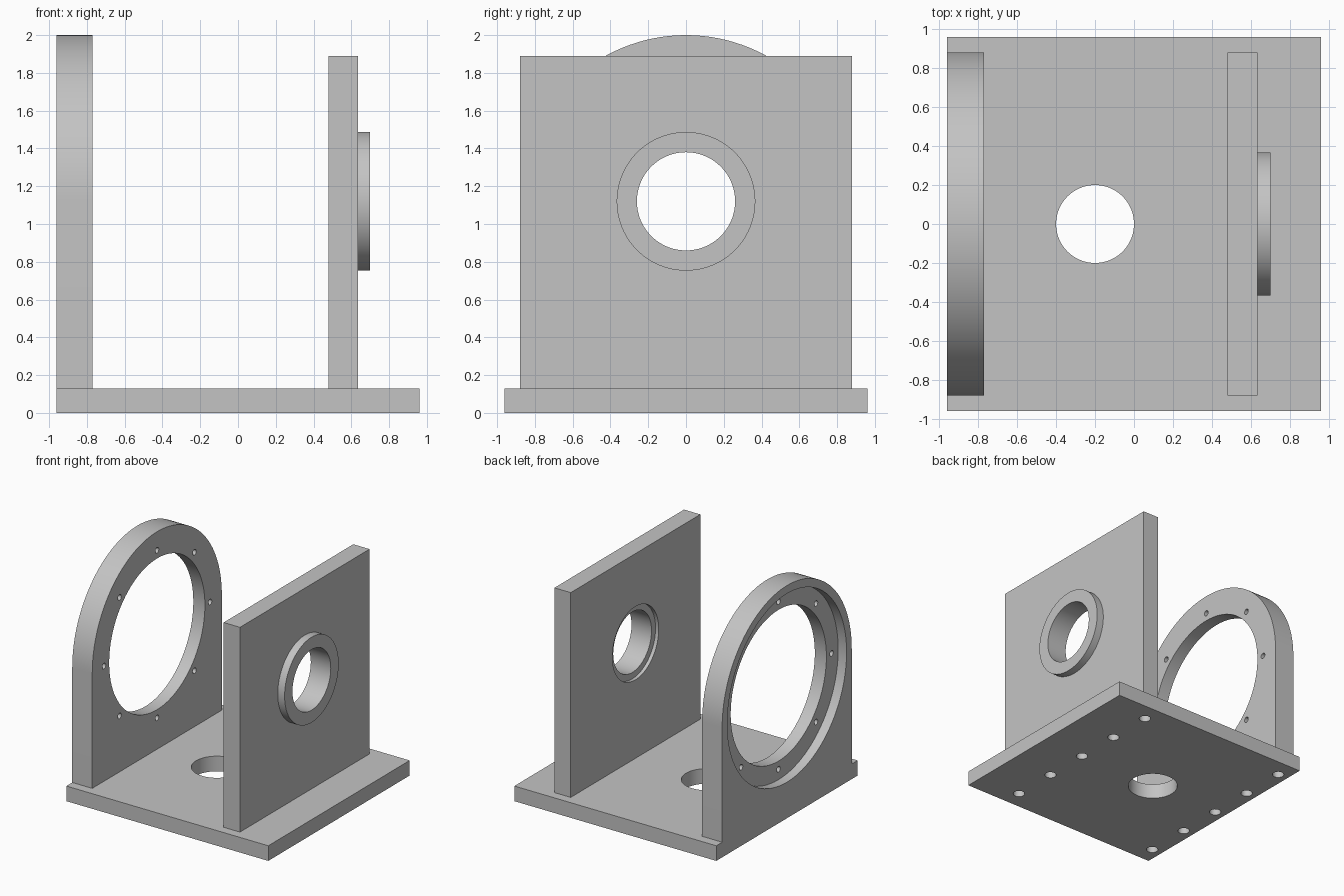
import bpy, bmesh, math
from mathutils import Matrix, Vector

cube = bpy.data.objects.get("Cube")
if cube:
    bpy.data.objects.remove(cube, do_unlink=True)

GREY = (0.55, 0.55, 0.55, 1)
metal = bpy.data.materials.new("grey_metal")
metal.use_nodes = True
metal.diffuse_color = GREY
metal.node_tree.nodes["Principled BSDF"].inputs["Base Color"].default_value = GREY

AXIS_Z = 1.12      # height of the shared bore axis
BASE_TOP = 0.13


def add_object(name, bm):
    bmesh.ops.recalc_face_normals(bm, faces=bm.faces)
    mesh = bpy.data.meshes.new(name)
    bm.to_mesh(mesh)
    bm.free()
    mesh.materials.append(metal)
    obj = bpy.data.objects.new(name, mesh)
    bpy.context.collection.objects.link(obj)
    return obj


def box(name, low, high):
    low, high = Vector(low), Vector(high)
    bm = bmesh.new()
    bmesh.ops.create_cube(bm, size=1)
    bmesh.ops.scale(bm, vec=high - low, verts=bm.verts)
    bmesh.ops.translate(bm, vec=(low + high) / 2, verts=bm.verts)
    return add_object(name, bm)


def cylinder(name, radius, start, end, sides=96):
    start, end = Vector(start), Vector(end)
    span = end - start
    turn = Vector((0, 0, 1)).rotation_difference(span).to_matrix().to_4x4()
    bm = bmesh.new()
    bmesh.ops.create_cone(bm, cap_ends=True, segments=sides, radius1=radius,
                          radius2=radius, depth=span.length,
                          matrix=Matrix.Translation((start + end) / 2) @ turn)
    return add_object(name, bm)


def drill(obj, radius, start, end, sides=96):
    """Cut a round hole, then throw the cutter away."""
    cutter = cylinder("cutter", radius, start, end, sides)
    cutter.hide_render = True
    mod = obj.modifiers.new("hole", 'BOOLEAN')
    mod.operation = 'DIFFERENCE'
    mod.solver = 'EXACT'
    mod.object = cutter
    bpy.context.view_layer.objects.active = obj
    bpy.ops.object.modifier_apply(modifier=mod.name)
    bpy.data.objects.remove(cutter, do_unlink=True)


def drill_x(obj, radius, x0, x1, y=0, z=AXIS_Z, sides=96):
    drill(obj, radius, (x0, y, z), (x1, y, z), sides)


# Base plate with a round opening and two rows of screw holes below the uprights
base = box("base_plate", (-0.96, -0.96, 0), (0.96, 0.96, BASE_TOP))
drill(base, 0.2, (-0.2, 0, -0.1), (-0.2, 0, 0.3))
for x in (-0.865, 0.555):
    for i in range(-2, 3):
        drill(base, 0.047, (x, i * 0.4, -0.1), (x, i * 0.4, 0.2), 32)

# Square upright with a bearing recess on its inner face
wall = box("square_upright", (0.48, -0.88, BASE_TOP), (0.635, 0.88, 1.89))
drill_x(wall, 0.26, 0.3, 0.8)
drill_x(wall, 0.315, 0.3, 0.51)

# Raised ring on the outer face
boss = cylinder("bore_ring", 0.367, (0.635, 0, AXIS_Z), (0.70, 0, AXIS_Z))
drill_x(boss, 0.26, 0.5, 0.8)

# Arched upright: straight sides under a half circle
R, SEGMENTS = 0.88, 64
profile = [(-R, BASE_TOP), (R, BASE_TOP)]
for i in range(SEGMENTS + 1):
    a = math.pi * i / SEGMENTS
    profile.append((R * math.cos(a), AXIS_Z + R * math.sin(a)))
bm = bmesh.new()
face = bm.faces.new([bm.verts.new((-0.96, y, z)) for y, z in profile])
extruded = bmesh.ops.extrude_face_region(bm, geom=[face])
bmesh.ops.translate(bm, vec=(0.19, 0, 0),
                    verts=[g for g in extruded["geom"] if isinstance(g, bmesh.types.BMVert)])
arch = add_object("arched_upright", bm)

# Large bore, outer recess and ring of bolt holes
drill_x(arch, 0.65, -1.2, -0.5)
drill_x(arch, 0.81, -1.2, -0.88)
for i in range(8):
    a = math.radians(45 * i)
    drill_x(arch, 0.024, -1.2, -0.5, 0.72 * math.cos(a),
            AXIS_Z + 0.72 * math.sin(a), 24)

# Smooth the round walls and keep the machined edges sharp
bpy.ops.object.select_all(action='DESELECT')
for obj in (base, wall, boss, arch):
    obj.select_set(True)
bpy.context.view_layer.objects.active = base
bpy.ops.object.shade_smooth_by_angle(angle=math.radians(30))
